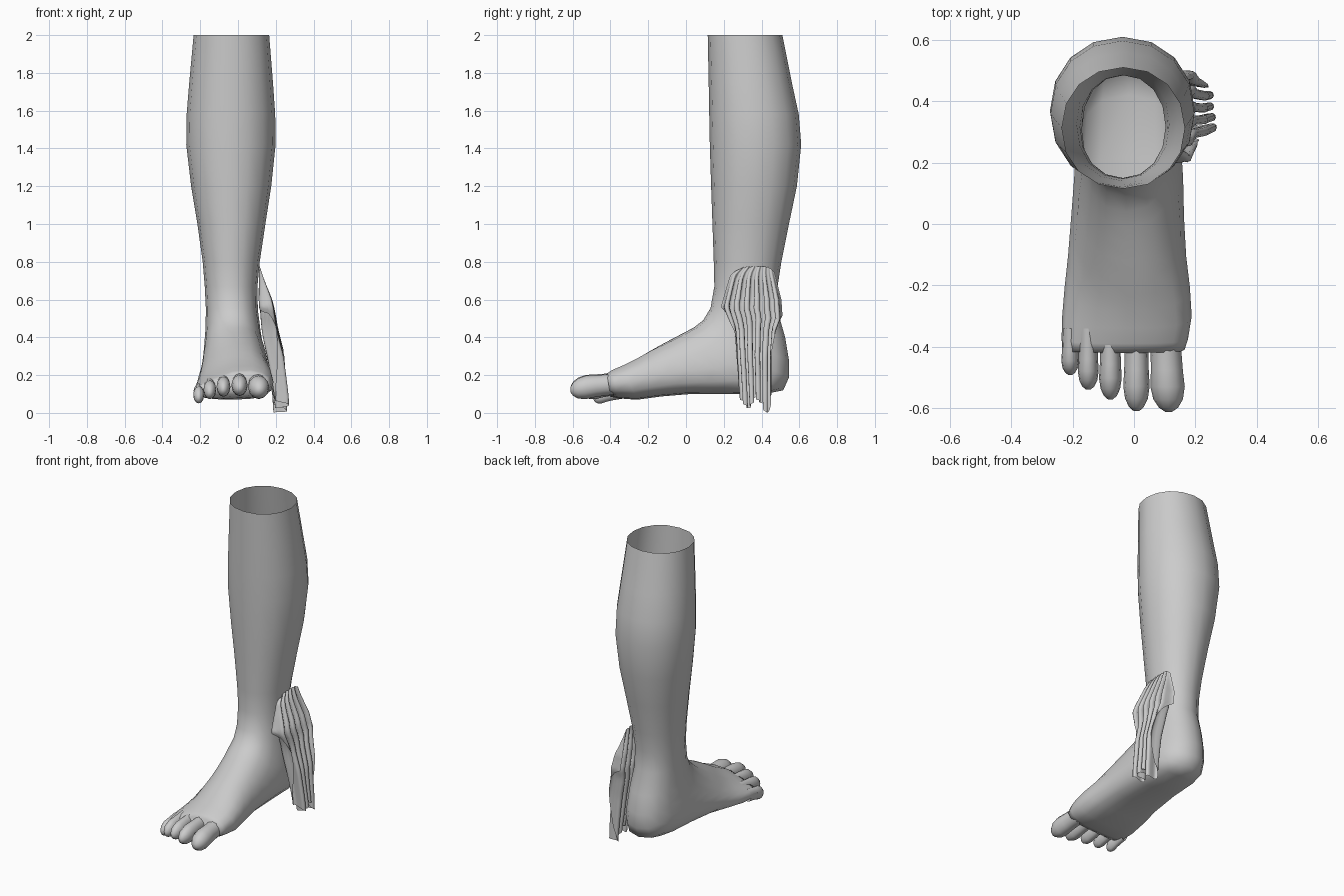
import bpy, math, random

if "Cube" in bpy.data.objects:
    bpy.data.objects.remove(bpy.data.objects["Cube"])

random.seed(4)


def make(name, verts, faces):
    mesh = bpy.data.meshes.new(name)
    mesh.from_pydata(verts, [], faces)
    mesh.update()
    mesh.shade_smooth()
    obj = bpy.data.objects.new(name, mesh)
    bpy.context.collection.objects.link(obj)
    return obj


def loft(name, rings, cap_end=True):
    n = len(rings[0])
    verts = [p for r in rings for p in r]
    faces = []
    for i in range(len(rings) - 1):
        for j in range(n):
            k = (j + 1) % n
            faces.append((i*n + j, i*n + k, (i+1)*n + k, (i+1)*n + j))
    if cap_end:
        faces.append(tuple((len(rings) - 1)*n + j for j in range(n)))
    return make(name, verts, faces)


def interp(table, t):
    if t <= table[0][0]:
        return table[0][1]
    for (a, va), (b, vb) in zip(table, table[1:]):
        if t <= b:
            return va + (vb - va) * (t - a) / (b - a)
    return table[-1][1]


def power(v, e):
    return math.copysign(abs(v) ** e, v)


# Leg and foot: each section runs from a front/top point to a back/sole point
# front y, front z, back y, back z, x min, x max
SECTIONS = [
    (.115, 2.0, .51, 2.0, -.235, .165),
    (.12, 1.75, .56, 1.75, -.258, .185),
    (.123, 1.58, .597, 1.58, -.272, .197),
    (.126, 1.42, .61, 1.42, -.274, .199),
    (.133, 1.2, .587, 1.2, -.248, .176),
    (.14, 1.0, .545, 1.0, -.215, .145),
    (.147, .8, .505, .8, -.187, .115),
    (.15, .67, .485, .67, -.176, .103),
    (.13, .555, .485, .54, -.17, .105),
    (.09, .49, .525, .40, -.172, .118),
    (.04, .455, .545, .28, -.178, .13),
    (-.01, .43, .546, .19, -.183, .145),
    (-.06, .405, .515, .12, -.19, .155),
    (-.12, .375, .42, .10, -.195, .16),
    (-.18, .345, .22, .10, -.205, .163),
    (-.23, .315, .02, .10, -.215, .17),
    (-.28, .285, -.13, .088, -.226, .182),
    (-.34, .255, -.26, .07, -.234, .188),
    (-.39, .232, -.36, .078, -.236, .176),
    (-.42, .212, -.40, .09, -.233, .165),
]
SIDES = 16
rings = []
for i, (fy, fz, by, bz, x0, x1) in enumerate(SECTIONS):
    e = 2 / (2.1 + .5 * min(1, max(0, (i - 7) / 6)))
    ring = []
    for j in range(SIDES):
        a = 2 * math.pi * j / SIDES
        c, s = power(math.cos(a), e), power(math.sin(a), e)
        x = (x0 + x1) / 2 + s * (x1 - x0) / 2
        y = (fy + by) / 2 + c * (fy - by) / 2
        z = (fz + bz) / 2 + c * (fz - bz) / 2
        # the outer side of the forefoot slopes down
        fade = min(1, max(0, (.1 - y) / .3))
        z = .065 + (z - .065) * (1 - .42 * fade * min(1, max(0, -x / .2)))
        ring.append((x, y, z))
    rings.append(ring)
loft("leg_and_foot", rings, cap_end=True)

# Toes: x, tip y, centre z, half width, half height
TOES = [
    ("big_toe", .113, -.612, .135, .056, .062),
    ("second_toe", .008, -.61, .145, .043, .056),
    ("third_toe", -.077, -.572, .138, .037, .053),
    ("fourth_toe", -.149, -.54, .122, .034, .05),
    ("little_toe", -.208, -.492, .095, .029, .045),
]
PROFILE = [(0, .9), (.3, .9), (.5, .93), (.7, 1), (.85, .86), (.95, .56), (1, .2)]
for name, x, tip, z, w, h in TOES:
    rings = []
    for t, r in PROFILE:
        y = -.34 + (tip + .34) * t
        zc = z + .02 * (1 - t) - .012 * t * t
        rings.append([(x - .012 * (1 - t) * (x > .1) + r*w*math.cos(a),
                       y, zc + r*h*math.sin(a))
                      for a in (2*math.pi*k/12 for k in range(12))])
    loft(name, rings)

# Cloth: pleated hanging sheet, y limits and depth given by height
LEFT = [(0, .27), (.25, .25), (.45, .23), (.56, .185), (.65, .21), (.73, .235), (.775, .285)]
RIGHT = [(0, .47), (.3, .475), (.45, .49), (.5, .512), (.6, .505), (.7, .48), (.775, .46)]
DEPTH = [(0, .23), (.1, .225), (.3, .2), (.42, .172), (.57, .152), (.7, .126), (.775, .112)]
FOLD = [(0, .035), (.3, .045), (.5, .04), (.6, .034), (.7, .014), (.775, .003)]
HEM = [(0, .56), (.05, .53), (.1, .4), (.14, .08), (.3, .05), (.5, .07),
       (.7, .04), (.84, .01), (.88, .1), (.93, .42), (.97, .5), (1, .52)]
COLS, ROWS, PLEATS = 84, 22, 6
hem_noise = [random.uniform(-.012, .03) for _ in range(PLEATS * 2 + 2)]
phase = [random.uniform(-.5, .5) for _ in range(PLEATS + 2)]
verts = []
for r in range(ROWS + 1):
    v = r / ROWS
    for c in range(COLS + 1):
        u = c / COLS
        top = .775 - .03 * abs(2*u - 1) ** 6
        k = u * PLEATS * 2
        f = k - int(k)
        hem = interp(HEM, u) + hem_noise[int(k)] * (1 - f) + hem_noise[int(k) + 1] * f
        z = max(0, top + (hem - top) * v)
        q = u * PLEATS
        wob = phase[int(q)] * (1 - q % 1) + phase[int(q) + 1] * (q % 1)
        th = 2 * math.pi * q + wob * v
        amp = interp(FOLD, z)
        x = interp(DEPTH, z) - amp * power(math.cos(th), .8)
        x += .006 * math.sin(9 * z + 5 * u) * v
        y0, y1 = interp(LEFT, z), interp(RIGHT, z)
        y = y0 + (y1 - y0) * u + .22 * amp * math.sin(2 * th) * min(1, 8*u, 8*(1-u))
        verts.append((x, y, z))
low = min(p[2] for p in verts)
verts = [(x, y, z - low * max(0, 1 - z / .2)) for x, y, z in verts]
W = COLS + 1
faces = [(r*W + c, (r+1)*W + c, (r+1)*W + c + 1, r*W + c + 1)
         for r in range(ROWS) for c in range(COLS)]
make("hanging_cloth", verts, faces)
